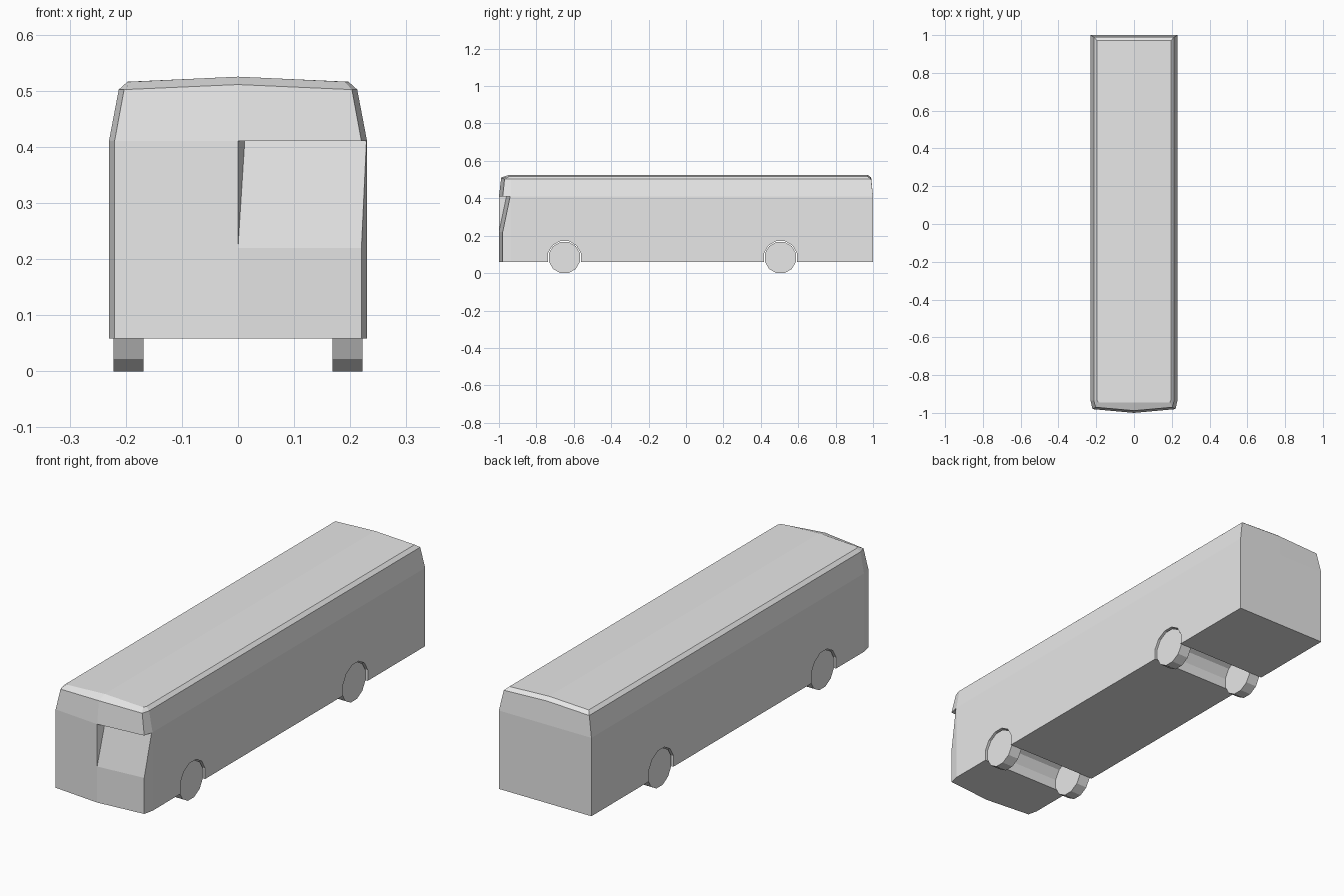
import bpy, bmesh, math
from mathutils import Matrix

old = bpy.data.objects.get("Cube")
if old:
    bpy.data.objects.remove(old)

grey = bpy.data.materials.new("light_grey")
grey.use_nodes = True
grey.diffuse_color = (0.8, 0.8, 0.8, 1)
grey.node_tree.nodes["Principled BSDF"].inputs["Base Color"].default_value = (0.8, 0.8, 0.8, 1)


def finish(bm, name):
    bmesh.ops.recalc_face_normals(bm, faces=bm.faces[:])
    mesh = bpy.data.meshes.new(name)
    bm.to_mesh(mesh)
    bm.free()
    mesh.materials.append(grey)
    obj = bpy.data.objects.new(name, mesh)
    bpy.context.collection.objects.link(obj)
    return obj


def cylinder(name, x, y, z, radius, width, sides=12):
    bm = bmesh.new()
    spin = Matrix.Rotation(math.pi / 2, 4, "Y") @ Matrix.Rotation(math.pi / sides, 4, "Z")
    bmesh.ops.create_cone(bm, cap_ends=True, segments=sides, radius1=radius,
                          radius2=radius, depth=width,
                          matrix=Matrix.Translation((x, y, z)) @ spin)
    return finish(bm, name)


def cut(target, cutter):
    mod = target.modifiers.new(cutter.name, "BOOLEAN")
    mod.operation = "DIFFERENCE"
    mod.solver = "EXACT"
    mod.object = cutter
    cutter.hide_render = True
    cutter.hide_set(True)


def ring(bm, side, nose, tip, shoulder, flank, tail, z, crown):
    """Plan outline with a pointed nose, chamfered front corners and a flat tail."""
    half = [(nose, shoulder), (side, flank), (side, tail)]
    pts = [(0, tip, z + crown)] + [(x, y, z) for x, y in half]
    pts += [(0, tail, z + crown)] + [(-x, y, z) for x, y in reversed(half)]
    return [bm.verts.new(p) for p in pts]


# Body shell, from the sill to the crowned roof
bm = bmesh.new()
rings = [
    ring(bm, 0.23, 0.22, -1.0, -0.98, -0.935, 1.0, 0.058, 0),
    ring(bm, 0.23, 0.22, -1.0, -0.98, -0.935, 1.0, 0.41, 0),
    ring(bm, 0.2125, 0.203, -0.988, -0.97, -0.935, 0.99, 0.502, 0.009),
    ring(bm, 0.197, 0.19, -0.945, -0.945, -0.93, 0.972, 0.516, 0.009),
]
for low, high in zip(rings, rings[1:]):
    for i in range(8):
        j = (i + 1) % 8
        bm.faces.new((low[i], low[j], high[j], high[i]))
bm.faces.new(rings[0])
bm.faces.new(rings[-1][:5])
bm.faces.new(rings[-1][4:] + rings[-1][:1])
body = finish(bm, "bus_body")

# Raked windscreen recess on the left half of the front
bm = bmesh.new()
for x0, y0, y1, z in [(0, -1.0, -0.975, 0.22), (0.012, -0.96, -0.936, 0.41)]:
    for p in [(x0, y0, z), (0.275, y1, z), (0, -1.1, z), (0.275, -1.1, z), (0, -1.0, z)]:
        bm.verts.new(p)
bmesh.ops.remove_doubles(bm, verts=bm.verts[:], dist=0.0001)
bmesh.ops.convex_hull(bm, input=bm.verts[:])
cut(body, finish(bm, "windscreen_cutter"))

# Wheels and the arch channels that hold them
for label, y in [("front", -0.65), ("rear", 0.505)]:
    cut(body, cylinder(label + "_arch_cutter", 0, y, 0.083, 0.091, 0.6))
    for side, s in [("left", 1), ("right", -1)]:
        cylinder(f"{label}_{side}_wheel", s * 0.195, y, 0.083, 0.086, 0.054)
